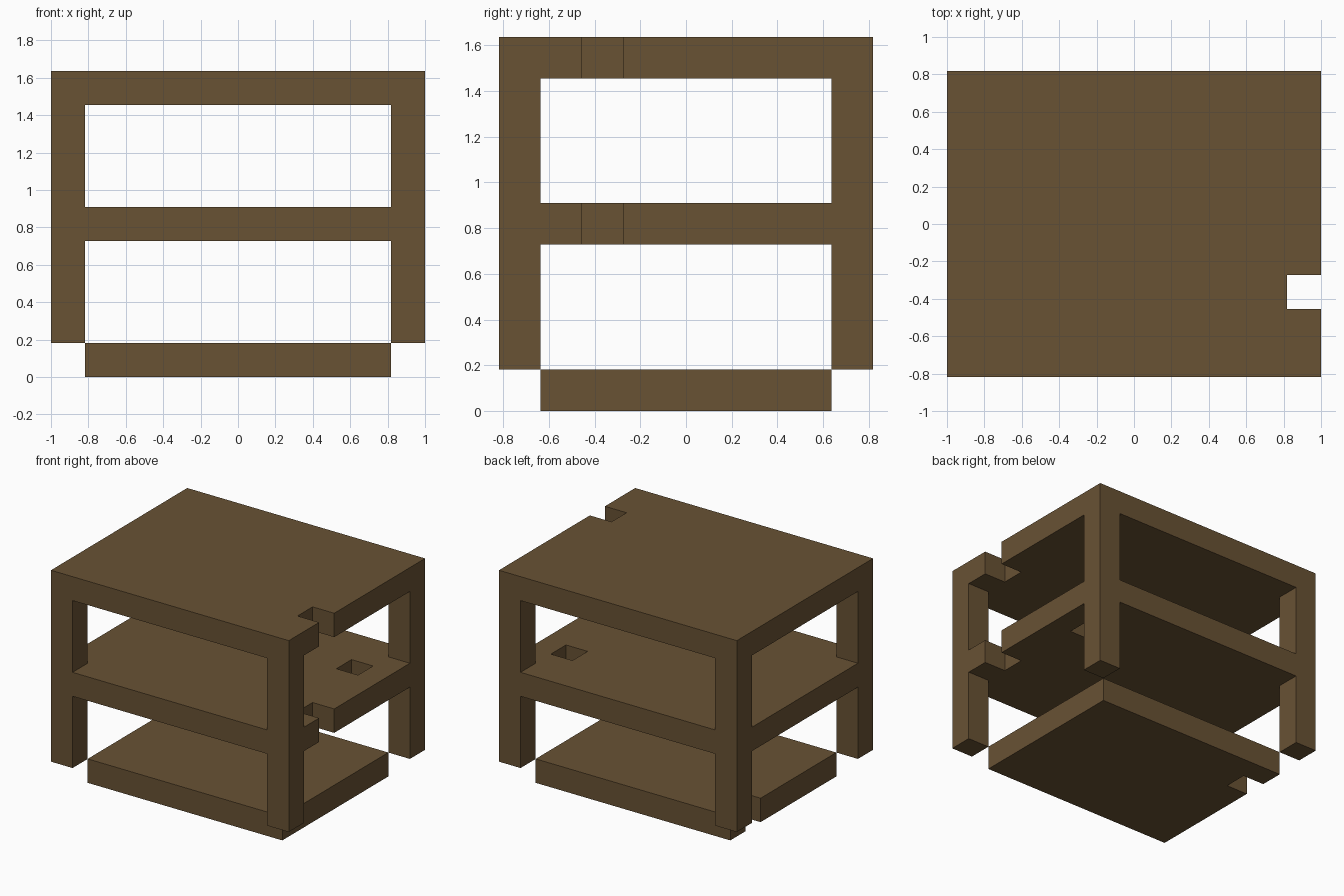
import bpy

U = 2 / 11            # one block
NX, NY = 11, 9        # footprint in blocks

if "Cube" in bpy.data.objects:
    bpy.data.objects.remove(bpy.data.objects["Cube"], do_unlink=True)

wood = bpy.data.materials.new("brown_wood")
COLOUR = (0.14, 0.084, 0.034, 1)
wood.diffuse_color = COLOUR
wood.use_nodes = True
bsdf = next(n for n in wood.node_tree.nodes if n.type == 'BSDF_PRINCIPLED')
bsdf.inputs["Base Color"].default_value = COLOUR
bsdf.inputs["Roughness"].default_value = 0.9


def block(name, low, high):
    """Box between two corners given in block units."""
    size = [(b - a) * U for a, b in zip(low, high)]
    mid = [(a + b) / 2 for a, b in zip(low, high)]
    centre = ((mid[0] - NX / 2) * U, (mid[1] - NY / 2) * U, mid[2] * U)
    bpy.ops.mesh.primitive_cube_add(size=1, location=centre)
    ob = bpy.context.object
    ob.name = name
    ob.scale = size
    bpy.ops.object.transform_apply(location=False, rotation=False, scale=True)
    ob.data.materials.append(wood)
    return ob


def cut(ob, low, high):
    """Remove a box-shaped opening from a part."""
    cutter = block("cutter", low, high)
    cutter.hide_render = True
    mod = ob.modifiers.new("opening", 'BOOLEAN')
    mod.operation = 'DIFFERENCE'
    mod.solver = 'EXACT'
    mod.object = cutter
    bpy.context.view_layer.objects.active = ob
    bpy.ops.object.modifier_apply(modifier=mod.name)
    bpy.data.objects.remove(cutter, do_unlink=True)


# Shelves: a smaller base, then two full slabs
base = block("base_slab", (1, 1, 0), (NX - 1, NY - 1, 1))
middle = block("middle_shelf", (0, 0, 4), (NX, NY, 5))
top = block("top_slab", (0, 0, 8), (NX, NY, 9))

# Edge notches on the left side of both upper slabs
for shelf, z in ((middle, 4), (top, 8)):
    cut(shelf, (NX - 1, 2, z - 1), (NX + 1, 3, z + 2))

# Square hole through the middle shelf, notch in the base edge
cut(middle, (9, 6, 3), (10, 7, 6))
cut(base, (0, 6, -1), (2, 7, 2))

# Corner legs, in two tiers between the slabs
for tier, z in (("lower", 1), ("upper", 5)):
    for side, x in (("right", 0), ("left", NX - 1)):
        for end, y in (("front", 0), ("back", NY - 1)):
            block(f"{tier}_{end}_{side}_leg", (x, y, z), (x + 1, y + 1, z + 3))
